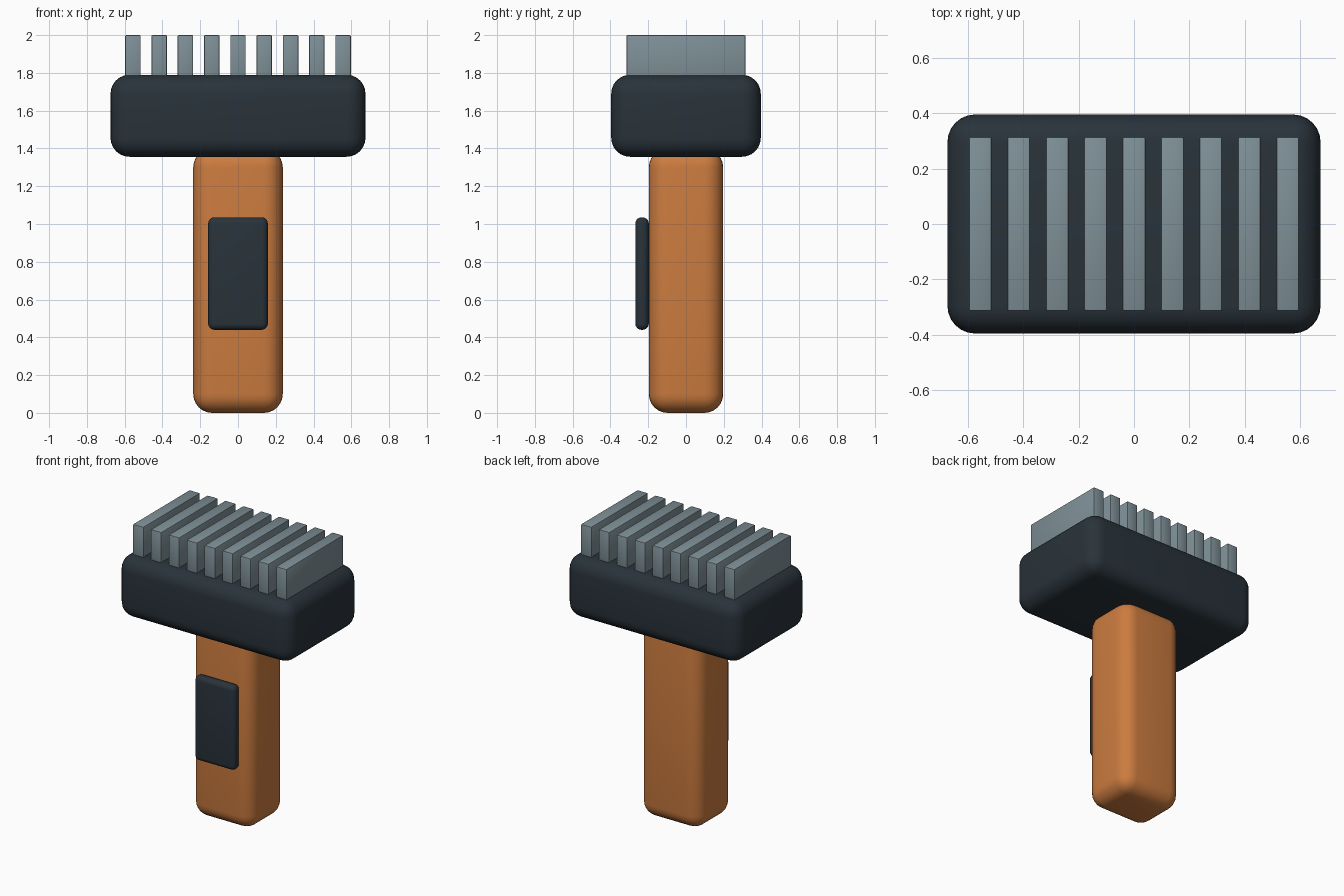
import bpy

if "Cube" in bpy.data.objects:
    bpy.data.objects.remove(bpy.data.objects["Cube"])


def material(name, rgb):
    mat = bpy.data.materials.new(name)
    mat.diffuse_color = (*rgb, 1)
    mat.use_nodes = True
    mat.node_tree.nodes["Principled BSDF"].inputs["Base Color"].default_value = mat.diffuse_color
    return mat


def rounded_box(name, low, high, radius, segments, mat):
    """Box between two corners with rounded edges."""
    centre = [(a + b) / 2 for a, b in zip(low, high)]
    bpy.ops.mesh.primitive_cube_add(size=1, location=centre)
    obj = bpy.context.object
    obj.name = name
    obj.scale = [b - a for a, b in zip(low, high)]
    bpy.ops.object.transform_apply(location=False, rotation=False, scale=True)
    bevel = obj.modifiers.new("rounded_edges", "BEVEL")
    bevel.width = radius
    bevel.segments = segments
    bevel.limit_method = "NONE"
    bpy.ops.object.modifier_apply(modifier=bevel.name)
    bpy.ops.object.shade_smooth_by_angle()
    obj.data.materials.append(mat)
    return obj


orange = material("orange", (0.60, 0.20, 0.05))
dark = material("dark", (0.022, 0.033, 0.043))
grey = material("grey", (0.21, 0.28, 0.31))

# Handle, its top sunk into the head
rounded_box("handle", (-0.237, -0.197, 0), (0.237, 0.197, 1.40), 0.1, 6, orange)

# Grip pad on the front of the handle
rounded_box("grip_pad", (-0.158, -0.268, 0.44), (0.158, -0.197, 1.035), 0.032, 5, dark)

# Head block
rounded_box("head", (-0.675, -0.396, 1.356), (0.675, 0.396, 1.79), 0.1, 6, dark)

# Row of nine blades on top of the head
for i in range(9):
    x = (i - 4) * 0.139
    rounded_box(f"blade_{i + 1}", (x - 0.041, -0.315, 1.74), (x + 0.041, 0.315, 2.0),
                0.006, 2, grey)
